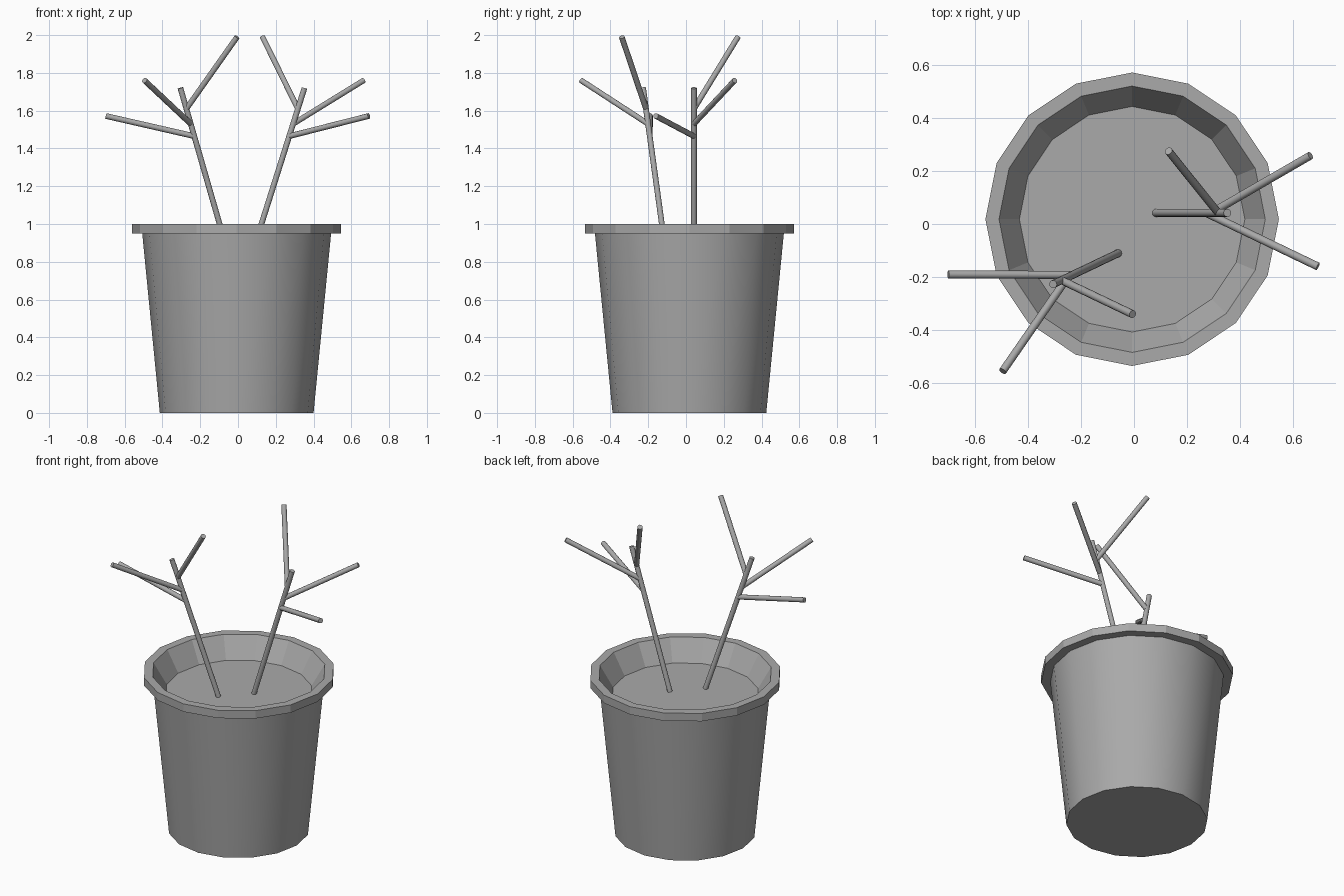
import bpy, bmesh
from math import cos, sin, pi, radians
from mathutils import Vector

cube = bpy.data.objects.get("Cube")
if cube:
    bpy.data.objects.remove(cube, do_unlink=True)

grey = bpy.data.materials.new("plain_grey")
grey.use_nodes = True
grey.diffuse_color = (0.4, 0.4, 0.4, 1)
grey.node_tree.nodes["Principled BSDF"].inputs["Base Color"].default_value = (0.4, 0.4, 0.4, 1)

SIDES = 16
CENTRE = Vector((-0.007, 0.018, 0))
FLOOR = 0.87


def finish(bm, name):
    """Sharpen hard edges and turn the bmesh into an object."""
    bmesh.ops.recalc_face_normals(bm, faces=bm.faces)
    for edge in bm.edges:
        edge.smooth = edge.calc_face_angle(0) < radians(50) and all(f.smooth for f in edge.link_faces)
    mesh = bpy.data.meshes.new(name)
    bm.to_mesh(mesh)
    bm.free()
    mesh.materials.append(grey)
    obj = bpy.data.objects.new(name, mesh)
    bpy.context.collection.objects.link(obj)
    return obj


def lathe(name, profile, smooth_bands):
    """Turn (radius, height) points around z and cap both ends."""
    bm = bmesh.new()
    rings = []
    for r, z in profile:
        angles = [2 * pi * i / SIDES for i in range(SIDES)]
        rings.append([bm.verts.new((r * cos(a), r * sin(a), z)) for a in angles])
    for band, (low, high) in enumerate(zip(rings, rings[1:])):
        for i in range(SIDES):
            j = (i + 1) % SIDES
            face = bm.faces.new((low[i], low[j], high[j], high[i]))
            face.smooth = band in smooth_bands
    bm.faces.new(rings[0])
    bm.faces.new(rings[-1])
    obj = finish(bm, name)
    obj.location = CENTRE
    return obj


def rod(name, start, end, radius=0.015):
    """Straight smooth round twig between two points."""
    start, end = Vector(start), Vector(end)
    bm = bmesh.new()
    bmesh.ops.create_cone(bm, cap_ends=True, segments=12, radius1=radius,
                          radius2=radius, depth=(end - start).length)
    for face in bm.faces:
        face.smooth = len(face.verts) == 4
    obj = finish(bm, name)
    obj.location = (start + end) / 2
    obj.rotation_mode = 'QUATERNION'
    obj.rotation_quaternion = (end - start).to_track_quat('Z', 'Y')
    return obj


# Tapered pot: smooth wall, faceted overhanging rim, sloped lip and soil surface
lathe("pot", [(0.407, 0), (0.5, 0.95), (0.553, 0.95), (0.553, 1.0),
              (0.502, 1.0), (0.425, FLOOR)], smooth_bands={0})

# Each plant: stem base, stem tip, and the tips of its three branches
plants = {
    "left": ((0.083, 0.042, FLOOR), (0.352, 0.042, 1.72),
             [(0.693, -0.16, 1.572), (0.665, 0.258, 1.76), (0.13, 0.275, 1.99)]),
    "right": ((-0.06, -0.11, FLOOR), (-0.305, -0.227, 1.72),
              [(-0.70, -0.19, 1.572), (-0.495, -0.555, 1.76), (-0.005, -0.34, 1.99)]),
}
fork_heights = (1.465, 1.53, 1.61)

for side, (base, tip, ends) in plants.items():
    base, tip = Vector(base), Vector(tip)
    rod(f"{side}_stem", base, tip)
    for level, height, end in zip(("lower", "middle", "upper"), fork_heights, ends):
        fork = base.lerp(tip, (height - base.z) / (tip.z - base.z))
        rod(f"{side}_{level}_branch", fork, end)
